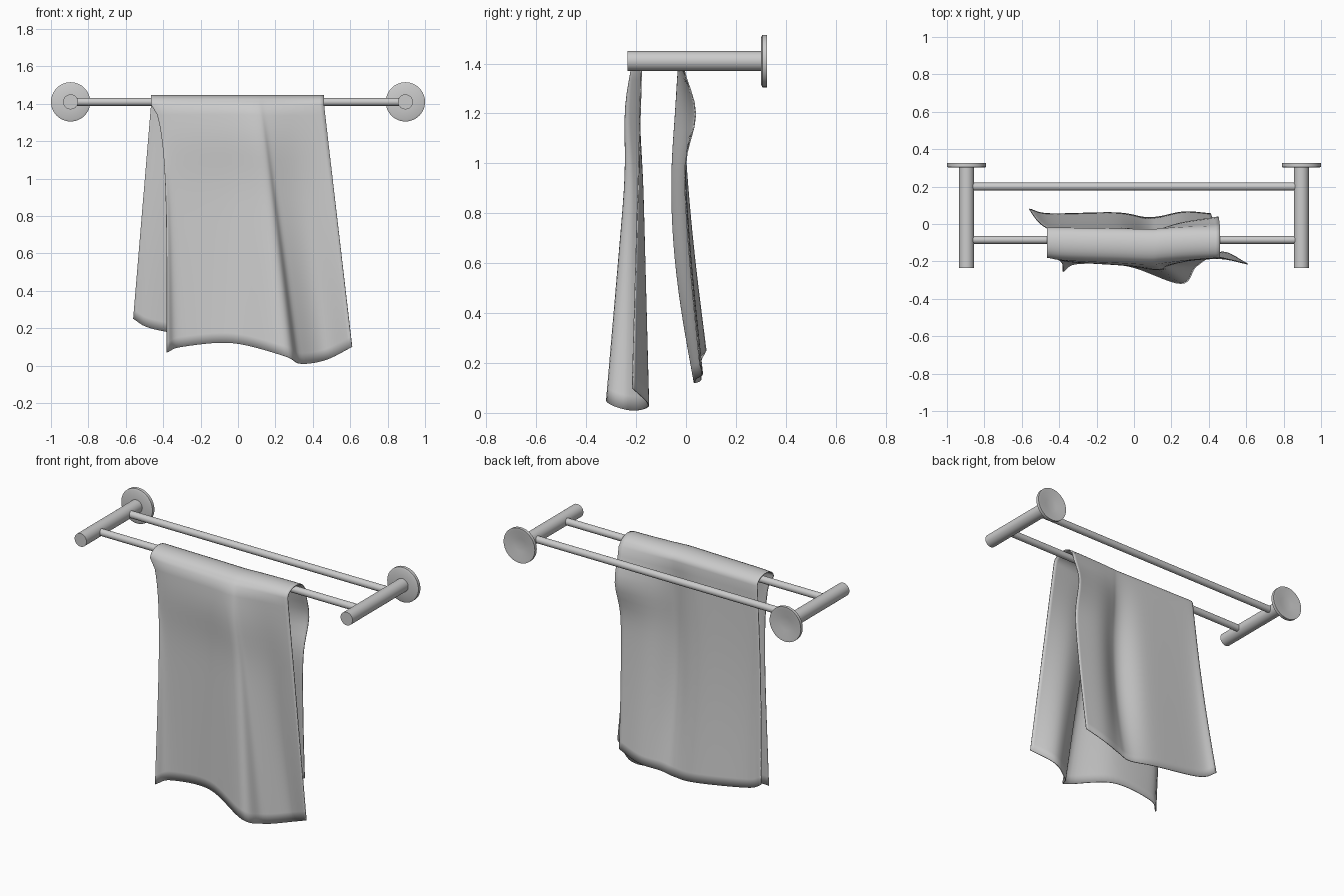
import bpy, bmesh, math
from mathutils import Vector

if "Cube" in bpy.data.objects:
    bpy.data.objects.remove(bpy.data.objects["Cube"])

BAR_Z = 1.41


def finish(name, verts, faces, angle=40):
    me = bpy.data.meshes.new(name)
    me.from_pydata(verts, [], faces)
    bm = bmesh.new()
    bm.from_mesh(me)
    bmesh.ops.recalc_face_normals(bm, faces=bm.faces)
    bm.to_mesh(me)
    bm.free()
    ob = bpy.data.objects.new(name, me)
    bpy.context.collection.objects.link(ob)
    bpy.ops.object.select_all(action='DESELECT')
    ob.select_set(True)
    bpy.context.view_layer.objects.active = ob
    bpy.ops.object.shade_smooth_by_angle(angle=math.radians(angle))
    return ob


def lathe(name, profile, place, n=48):
    """Revolve (radius, distance) points; place maps (a, b, distance) to space."""
    verts, faces = [], []
    for r, d in profile:
        for i in range(n):
            t = 2 * math.pi * i / n
            verts.append(place(r * math.cos(t), r * math.sin(t), d))
    for k in range(len(profile) - 1):
        for i in range(n):
            j = (i + 1) % n
            faces.append((k * n + i, k * n + j, k * n + n + j, k * n + n + i))
    faces += [range(n), range((len(profile) - 1) * n, len(profile) * n)]
    return finish(name, verts, [tuple(f) for f in faces])


# Posts and dished wall flanges, one pair on each side
for side, x in (("left", -0.895), ("right", 0.895)):
    def along_y(a, b, d, x=x):
        return (x + a, d, BAR_Z + b)
    lathe(side + "_post", [(.04, -.235), (.04, .31)], along_y)
    lathe(side + "_wall_flange", [(.03, .301), (.095, .301), (.105, .306),
                                  (.105, .325), (.09, .325), (.04, .314)], along_y)

# Two horizontal rails
for name, y in (("back_rail", .20), ("front_rail", -.085)):
    lathe(name, [(.021, -.87), (.021, .87)],
          lambda a, b, d, y=y: (d, y + a, BAR_Z + b), 32)


# Towel: two hem lines hang from one roll over the front rail
top_x = [-.465, -.37, -.05, .09, .15, .28, .46]
front_hem = [(-.38, -.255, .07), (-.30, -.212, .10), (-.03, -.225, .12), (.25, -.318, .05),
             (.335, -.225, .01), (.47, -.15, .03), (.61, -.215, .10)]
back_hem = [(-.56, .08, .25), (-.45, .055, .195), (-.10, .06, .135), (.06, .035, .12),
            (.14, .04, .135), (.27, .065, .155), (.41, .055, .20)]


def smooth(pts, steps=8):
    """Catmull-Rom curve through the points."""
    pts = [Vector(p) for p in pts]
    ext = [2 * pts[0] - pts[1]] + pts + [2 * pts[-1] - pts[-2]]
    out = []
    for k in range(len(pts) - 1):
        a, b, c, d = ext[k:k + 4]
        for i in range(steps):
            t = i / steps
            out.append(b + .5 * t * (c - a + t * (2 * a - 5 * b + 4 * c - d
                                                  + t * (3 * (b - c) + d - a))))
    return out + [pts[-1]]


def bump(v, centre, width):
    return math.exp(-((v - centre) / width) ** 2)


def front_point(top, hem, u, s):
    p = top.lerp(hem, s)
    p.x += .05 * (1 - u) ** 3 * math.sin(math.pi * s ** .5)   # left edge tucks in early
    p.y -= .025 * bump(s, .12, .15) * math.sin(math.pi * u)   # shoulder belly
    return p


def back_point(top, hem, u, s):
    p = top.lerp(hem, s)
    p.y -= math.sin(math.pi * s) * (.015 + .04 * bump(p.x, .09, .1))   # hanging fold
    p.y += .055 * u ** 4 * bump(s, .16, .12)                          # lifted corner
    return p


STEPS, ARC = 24, 12
tops = smooth([(x, 0, 1.395) for x in top_x])
columns = []
for j, (top, f, b) in enumerate(zip(tops, smooth(front_hem), smooth(back_hem))):
    u = j / (len(tops) - 1)
    mid = -.108 + .008 * math.cos(2 * math.pi * u)
    half = .078 + .008 * math.sin(math.pi * u)
    f_top, b_top = (Vector((top.x, mid + side * half, top.z)) for side in (-1, 1))
    roll = []
    for i in range(1, ARC):
        t = math.pi * i / ARC
        roll.append(Vector((top.x, mid - half * math.cos(t), top.z + .049 * math.sin(t))))
    columns.append([front_point(f_top, f, u, 1 - i / STEPS) for i in range(STEPS + 1)] + roll
                   + [back_point(b_top, b, u, i / STEPS) for i in range(STEPS + 1)])
rows = len(columns[0])
verts = [p for col in columns for p in col]
faces = [(j * rows + i, (j + 1) * rows + i, (j + 1) * rows + i + 1, j * rows + i + 1)
         for j in range(len(columns) - 1) for i in range(rows - 1)]
towel = finish("towel", verts, faces, 60)
mod = towel.modifiers.new("thickness", 'SOLIDIFY')
mod.thickness = .005
mod.offset = 0
